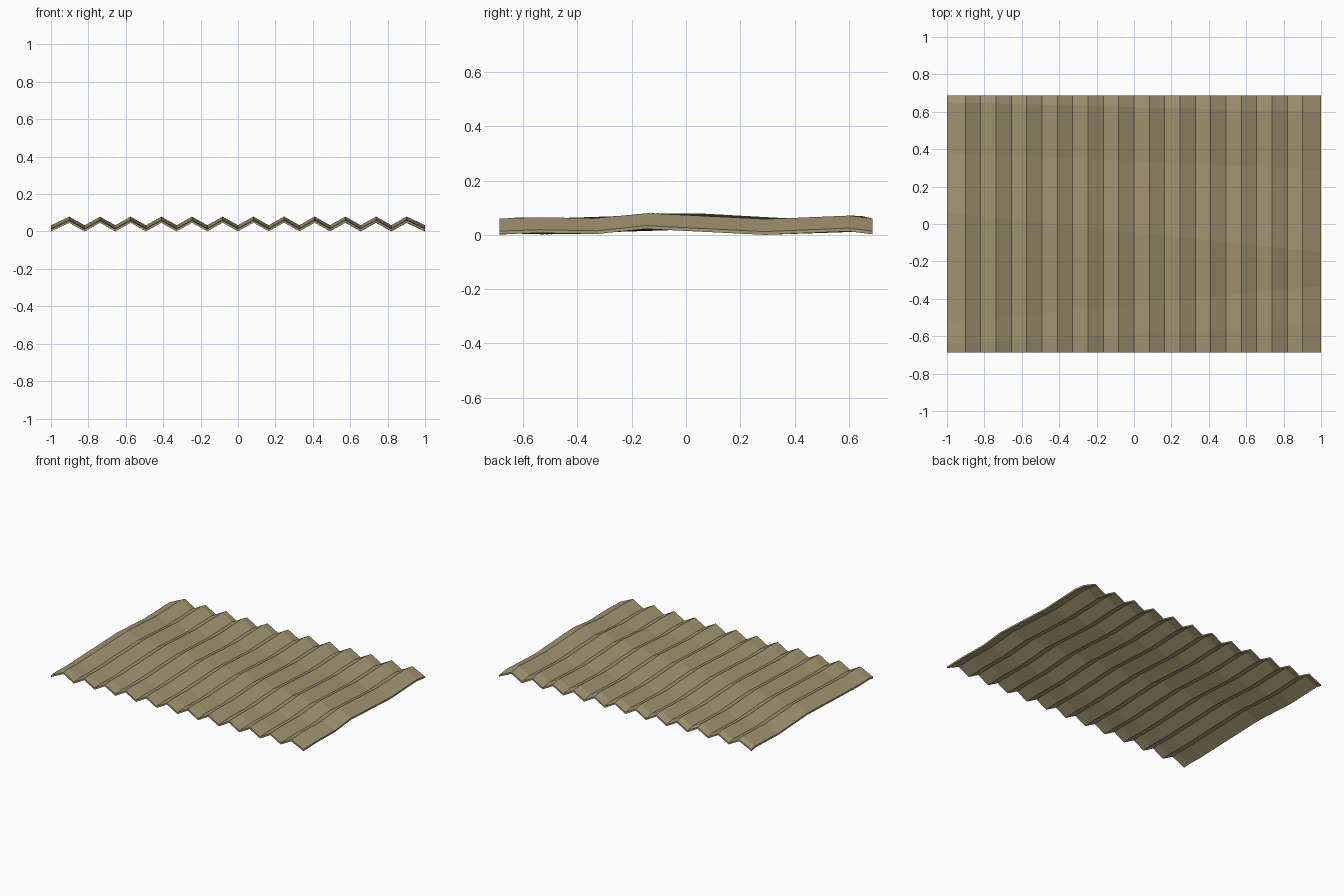
import bpy, bmesh

if "Cube" in bpy.data.objects:
    bpy.data.objects.remove(bpy.data.objects["Cube"])

PITCH, PEAK, VALLEY, THICK = 0.164, 0.058, 0.012, 0.012
# Creases across the sheet: (y at left end, y at right end, lift left, lift right)
CREASES = [(-0.687, -0.687, 0.0, 0.002),
           (-0.64, -0.54, 0.005, 0.007),
           (-0.53, -0.33, 0.002, 0.003),
           (0.06, -0.15, 0.021, 0.022),
           (0.38, 0.29, 0.003, 0.0),
           (0.65, 0.60, 0.012, 0.013),
           (0.687, 0.687, 0.002, 0.002)]

# Zigzag profile: 12 ridges, outer flanks slightly longer
profile = []
for i in range(25):
    x = (i - 12) * PITCH / 2
    if i in (0, 24):
        x = -1.0 if i == 0 else 1.0
    profile.append((x, PEAK if i % 2 else VALLEY))

# Top surface, then extruded down for thickness
bm = bmesh.new()
rows = []
for y0, y1, z0, z1 in CREASES:
    row = []
    for x, z in profile:
        t = (x + 1) / 2
        row.append(bm.verts.new((x, y0 + (y1 - y0) * t, z + z0 + (z1 - z0) * t)))
    rows.append(row)
for a, b in zip(rows, rows[1:]):
    for i in range(24):
        bm.faces.new((a[i], a[i + 1], b[i + 1], b[i]))
ext = bmesh.ops.extrude_face_region(bm, geom=bm.faces[:], use_keep_orig=True)
under = [g for g in ext["geom"] if isinstance(g, bmesh.types.BMVert)]
bmesh.ops.translate(bm, verts=under, vec=(0, 0, -THICK))
bmesh.ops.recalc_face_normals(bm, faces=bm.faces[:])

mesh = bpy.data.meshes.new("corrugated_sheet")
bm.to_mesh(mesh)
bm.free()
sheet = bpy.data.objects.new("corrugated_sheet", mesh)
bpy.context.collection.objects.link(sheet)

mat = bpy.data.materials.new("khaki_sheet")
mat.diffuse_color = (0.37, 0.31, 0.17, 1)
mat.use_nodes = True
mat.node_tree.nodes["Principled BSDF"].inputs["Base Color"].default_value = mat.diffuse_color
mesh.materials.append(mat)
